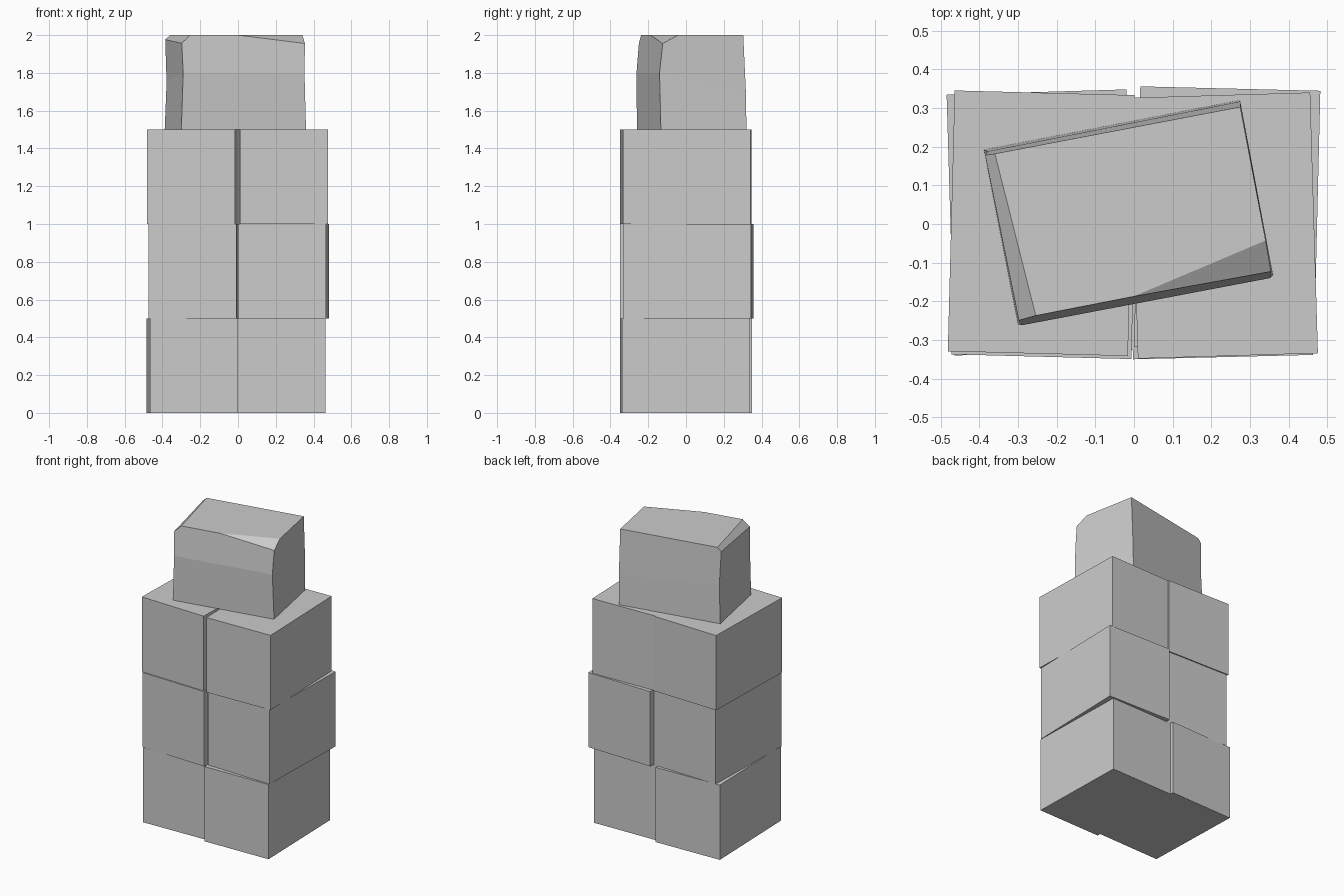
import bpy
import bmesh
from math import radians
from mathutils import Vector, geometry

default_cube = bpy.data.objects.get("Cube")
if default_cube:
    bpy.data.objects.remove(default_cube, do_unlink=True)

CRATE_SIZE = Vector((0.466, 0.675, 0.5))

# Shared plain grey
grey = bpy.data.materials.new("plain_grey")
grey.use_nodes = True
grey.diffuse_color = (0.6, 0.6, 0.6, 1)
shader = next(n for n in grey.node_tree.nodes if n.type == 'BSDF_PRINCIPLED')
shader.inputs["Base Color"].default_value = grey.diffuse_color


def make_object(name, bm):
    bmesh.ops.recalc_face_normals(bm, faces=bm.faces)
    mesh = bpy.data.meshes.new(name)
    bm.to_mesh(mesh)
    bm.free()
    mesh.materials.append(grey)
    obj = bpy.data.objects.new(name, mesh)
    bpy.context.collection.objects.link(obj)
    return obj


def make_crate(name, x, y, level, turn):
    bm = bmesh.new()
    bmesh.ops.create_cube(bm, size=1)
    bmesh.ops.scale(bm, vec=CRATE_SIZE, verts=bm.verts)
    obj = make_object(name, bm)
    obj.location = (x, y, (level + 0.5) * CRATE_SIZE.z)
    obj.rotation_euler.z = radians(turn)


def slice_corner(bm, points, centre):
    """Cut away everything beyond the plane through three points and cap it."""
    normal = geometry.normal([Vector(p) for p in points])
    if normal.dot(Vector(points[0]) - centre) < 0:
        normal.negate()
    geom = bm.verts[:] + bm.edges[:] + bm.faces[:]
    bmesh.ops.bisect_plane(bm, geom=geom, plane_co=points[0],
                           plane_no=normal, clear_outer=True)
    rim = [e for e in bm.edges if e.is_boundary]
    bmesh.ops.holes_fill(bm, edges=rim, sides=0)


# Six loosely stacked crates, each turned a little
crates = [
    ("lower_left_crate", 0.222, -0.007, 0, 1.4),
    ("lower_right_crate", -0.242, 0.004, 0, 1.7),
    ("middle_left_crate", 0.241, 0.013, 1, -1.4),
    ("middle_right_crate", -0.231, -0.006, 1, -1.5),
    ("upper_left_crate", 0.233, -0.004, 2, 1.7),
    ("upper_right_crate", -0.24, 0.002, 2, -1.5),
]
for crate in crates:
    make_crate(*crate)

# Worn block on top: stacked rings, bridged and capped
rings = [
    [(-0.30, -0.26, 1.5), (0.36, -0.133, 1.5), (0.273, 0.32, 1.5), (-0.388, 0.192, 1.5)],
    [(-0.29, -0.262, 1.8), (0.352, -0.14, 1.8), (0.275, 0.317, 1.7), (-0.378, 0.188, 1.75)],
    [(-0.30, -0.246, 2), (0.355, -0.118, 2), (0.275, 0.303, 2), (-0.386, 0.177, 2)],
]
bm = bmesh.new()
loops = [[bm.verts.new(p) for p in ring] for ring in rings]
for low, high in zip(loops, loops[1:]):
    for i in range(4):
        j = (i + 1) % 4
        bm.faces.new((low[i], low[j], high[j], high[i]))
bm.faces.new(loops[0][::-1])
bm.faces.new(loops[-1])

# Long bevel on one side and a chipped front corner
block_centre = Vector((0, 0, 1.75))
slice_corner(bm, [(-0.254, -0.238, 2), (-0.36, 0.182, 2), (-0.30, -0.25, 1.955)], block_centre)
slice_corner(bm, [(0, -0.187, 2), (0.347, -0.04, 2), (0.354, -0.124, 1.955)], block_centre)
make_object("top_block", bm)
